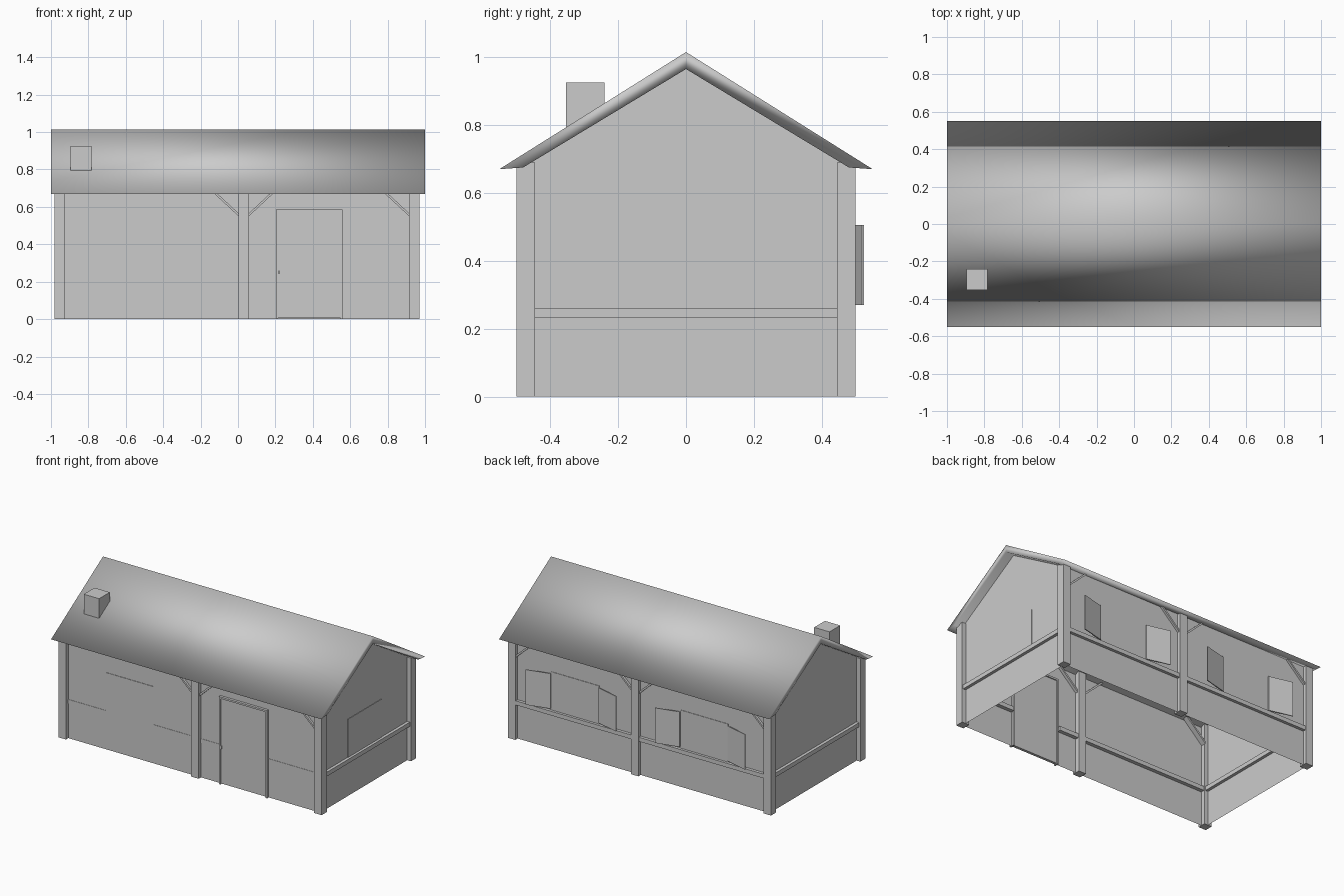
import bpy, bmesh, math
from mathutils import Vector

if "Cube" in bpy.data.objects:
    bpy.data.objects.remove(bpy.data.objects["Cube"])

def mesh(name, bm, smooth=False):
    bmesh.ops.recalc_face_normals(bm, faces=bm.faces)
    me = bpy.data.meshes.new(name)
    bm.to_mesh(me)
    bm.free()
    for p in me.polygons:
        p.use_smooth = smooth
    ob = bpy.data.objects.new(name, me)
    bpy.context.collection.objects.link(ob)
    return ob

def box(name, x0, x1, y0, y1, z0, z1):
    bm = bmesh.new()
    bmesh.ops.create_cube(bm, size=1)
    for v in bm.verts:
        v.co = ((x0 + x1) / 2 + v.co.x * (x1 - x0),
                (y0 + y1) / 2 + v.co.y * (y1 - y0),
                (z0 + z1) / 2 + v.co.z * (z1 - z0))
    return mesh(name, bm)

def prism(name, pts, offset, smooth=False):
    """Flat outline, extruded along offset."""
    bm = bmesh.new()
    f = bm.faces.new([bm.verts.new(p) for p in pts])
    r = bmesh.ops.extrude_face_region(bm, geom=[f], use_keep_orig=True)
    vs = [g for g in r['geom'] if isinstance(g, bmesh.types.BMVert)]
    bmesh.ops.translate(bm, verts=vs, vec=Vector(offset))
    return mesh(name, bm, smooth)

def sheet(name, pts):
    bm = bmesh.new()
    bm.faces.new([bm.verts.new(p) for p in pts])
    return mesh(name, bm)

XL, XR, Y = -0.952, 0.942, 0.475   # wall planes
P = 0.055                          # post width

# Roof: chevron section run along x
section = [(-0.55, 0.67), (0, 1.015), (0.55, 0.67), (0.48, 0.675), (0, 0.965), (-0.48, 0.675)]
prism('roof', [(-1, y, z) for y, z in section], (2, 0, 0), True)

# Chimney
box('chimney', -0.895, -0.782, -0.353, -0.24, 0.78, 0.925)

# Long walls and gable walls
sheet('back_wall', [(XL, Y, 0), (XR, Y, 0), (XR, Y, 0.685), (XL, Y, 0.685)])
sheet('front_wall', [(XL, -Y, 0), (0.21, -Y, 0), (0.21, -Y, 0.58), (0.555, -Y, 0.58),
                     (0.555, -Y, 0), (XR, -Y, 0), (XR, -Y, 0.685), (XL, -Y, 0.685)])
for name, x in (('left', XL), ('right', XR)):
    sheet(name + '_gable', [(x, -Y, 0), (x, Y, 0), (x, Y, 0.68), (x, 0, 0.97), (x, -Y, 0.68)])
    # Gable sill beam
    box(name + '_sill', x - 0.02, x + 0.02, -0.445, 0.445, 0.232, 0.26)
box('back_sill', XL, XR, 0.455, 0.495, 0.232, 0.26)
for x0, x1 in ((XL, 0.2), (0.56, XR)):
    box('front_sill', x0, x1, -0.477, -0.45, 0.232, 0.26)

# Posts and corner braces on both long sides
for s, side in ((-1, 'front'), (1, 'back')):
    ya, yb = sorted((s * 0.5, s * (0.5 - P)))
    for x in (-0.98, 0.003, 0.915):
        box(side + '_post', x, x + P, ya, yb, 0, 0.69)
    for x, d in ((-0.925, 1), (0.003, -1), (0.058, 1), (0.915, -1)):
        yy = -0.472 if (side == 'front' and x < -0.5) else ya + 0.01
        prism(side + '_brace', [(x, yy, 0.55), (x + d * 0.145, yy, 0.685),
                                (x + d * 0.128, yy, 0.685), (x, yy, 0.566)],
              (0, 0.035, 0))

# Window panes, just proud of the walls
W0, W1 = 0.26, 0.515
box('front_window', -0.645, -0.292, -Y - 0.003, -Y + 0.003, W0, W1)
box('right_window', XR - 0.003, XR + 0.003, -0.185, 0.17, W0, W1)
for cx in (-0.47, 0.487):
    h = 0.177
    box('back_window', cx - h, cx + h, Y - 0.003, Y + 0.003, W0, W1)
    # Open shutters, outer edges swung away from the wall
    for d in (-1, 1):
        a, b = cx + d * h, cx + d * (h + 0.157)
        prism('shutter', [(a, Y + 0.004, 0.27), (b, 0.518, 0.27), (b, 0.524, 0.27), (a, Y + 0.01, 0.27)],
              (0, 0, 0.235))

# Door leaf, frame and handle
box('door', 0.213, 0.55, -0.485, -0.467, 0.005, 0.575)
for x in (0.203, 0.549):
    box('door_jamb', x, x + 0.011, -0.492, -0.46, 0, 0.587)
box('door_lintel', 0.203, 0.56, -0.492, -0.46, 0.575, 0.587)
box('door_handle', 0.216, 0.222, -0.494, -0.484, 0.24, 0.26)
